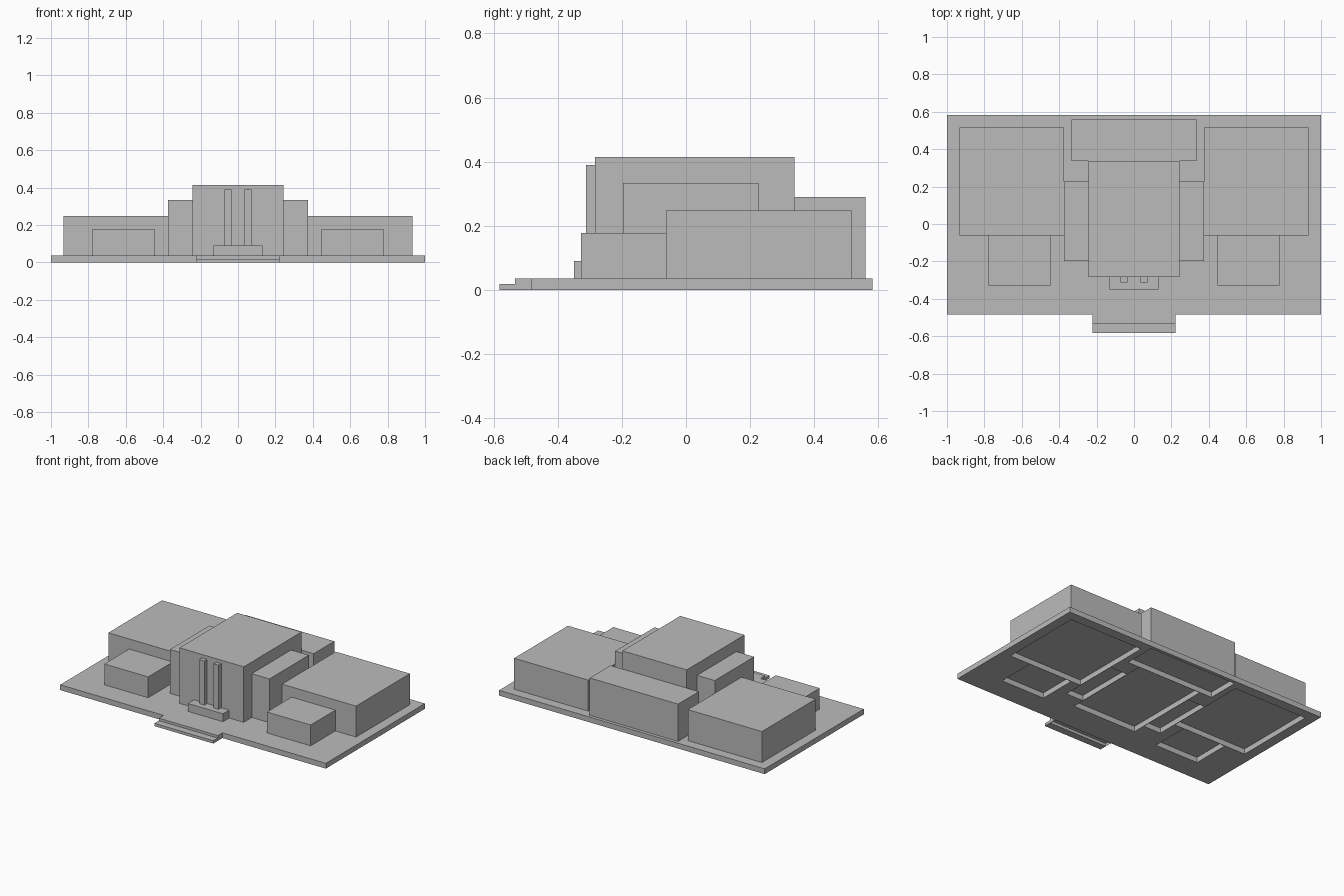
import bpy
import bmesh
from mathutils import Matrix, Vector

cube = bpy.data.objects.get("Cube")
if cube:
    bpy.data.objects.remove(cube, do_unlink=True)

# Single plain grey finish
grey = bpy.data.materials.new("plain_grey")
grey.use_nodes = True
grey.diffuse_color = (0.5, 0.5, 0.5, 1)
grey.node_tree.nodes["Principled BSDF"].inputs["Base Color"].default_value = (0.5, 0.5, 0.5, 1)

SLAB_TOP = 0.036
STEP_TOP = 0.019
WALL = 0.0015  # half thickness left between neighbouring hollows


def add_box(bm, low, high):
    low, high = Vector(low), Vector(high)
    matrix = Matrix.Translation((low + high) / 2) @ Matrix.Diagonal((high - low).to_4d())
    matrix[3][3] = 1
    bmesh.ops.create_cube(bm, size=1, matrix=matrix)


def make_object(name, boxes):
    bm = bmesh.new()
    for low, high in boxes:
        add_box(bm, low, high)
    mesh = bpy.data.meshes.new(name)
    bm.to_mesh(mesh)
    bm.free()
    mesh.materials.append(grey)
    obj = bpy.data.objects.new(name, mesh)
    bpy.context.collection.objects.link(obj)
    return obj


def box(name, x, y, z):
    return make_object(name, [((x[0], y[0], z[0]), (x[1], y[1], z[1]))])


def hollow(obj, footprints):
    """Cut the given footprints right through a thin plate."""
    cutter = make_object("cutter", [
        ((x[0] + WALL, y[0] + WALL, -1), (x[1] - WALL, y[1] - WALL, 1)) for x, y in footprints])
    cutter.hide_render = True
    mod = obj.modifiers.new("hollows", 'BOOLEAN')
    mod.operation = 'DIFFERENCE'
    mod.solver = 'EXACT'
    mod.object = cutter
    bpy.context.view_layer.objects.active = obj
    bpy.ops.object.modifier_apply(modifier=mod.name)
    bpy.data.objects.remove(cutter, do_unlink=True)


# Building masses on the centre line: name, x range, y range, top
masses = [
    ("main_hall", (-0.242, 0.242), (-0.284, 0.338), 0.414),
    ("rear_hall", (-0.333, 0.333), (0.338, 0.56), 0.29),
]
# Building masses repeated on both sides
paired = [
    ("wing", (0.375, 0.933), (-0.0625, 0.516), 0.247),
    ("front_annex", (0.447, 0.777), (-0.328, -0.0625), 0.178),
    ("side_bay", (0.242, 0.375), (-0.197, 0.226), 0.334),
]
for name, x, y, top in paired:
    masses.append(("left_" + name, x, y, top))
    masses.append(("right_" + name, (-x[1], -x[0]), y, top))

for name, x, y, top in masses:
    box(name, x, y, (SLAB_TOP, top))

# Ground slab, hollow beneath each mass
slab = box("ground_slab", (-1, 1), (-0.484, 0.582), (0, SLAB_TOP))
hollow(slab, [(x, y) for _, x, y, _ in masses])

# Entrance steps, the lower one hollow beneath the upper
STEP_X = (-0.222, 0.222)
UPPER_Y = (-0.534, -0.484)
lower_step = box("lower_step", STEP_X, (-0.582, -0.484), (0, STEP_TOP))
hollow(lower_step, [(STEP_X, UPPER_Y)])
box("upper_step", STEP_X, UPPER_Y, (STEP_TOP, SLAB_TOP))

# Porch plinth and its two square columns
box("porch_plinth", (-0.132, 0.132), (-0.35, -0.284), (SLAB_TOP, 0.09))
for side, x in (("left", (0.035, 0.073)), ("right", (-0.073, -0.035))):
    box(side + "_column", x, (-0.312, -0.284), (0.09, 0.39))
